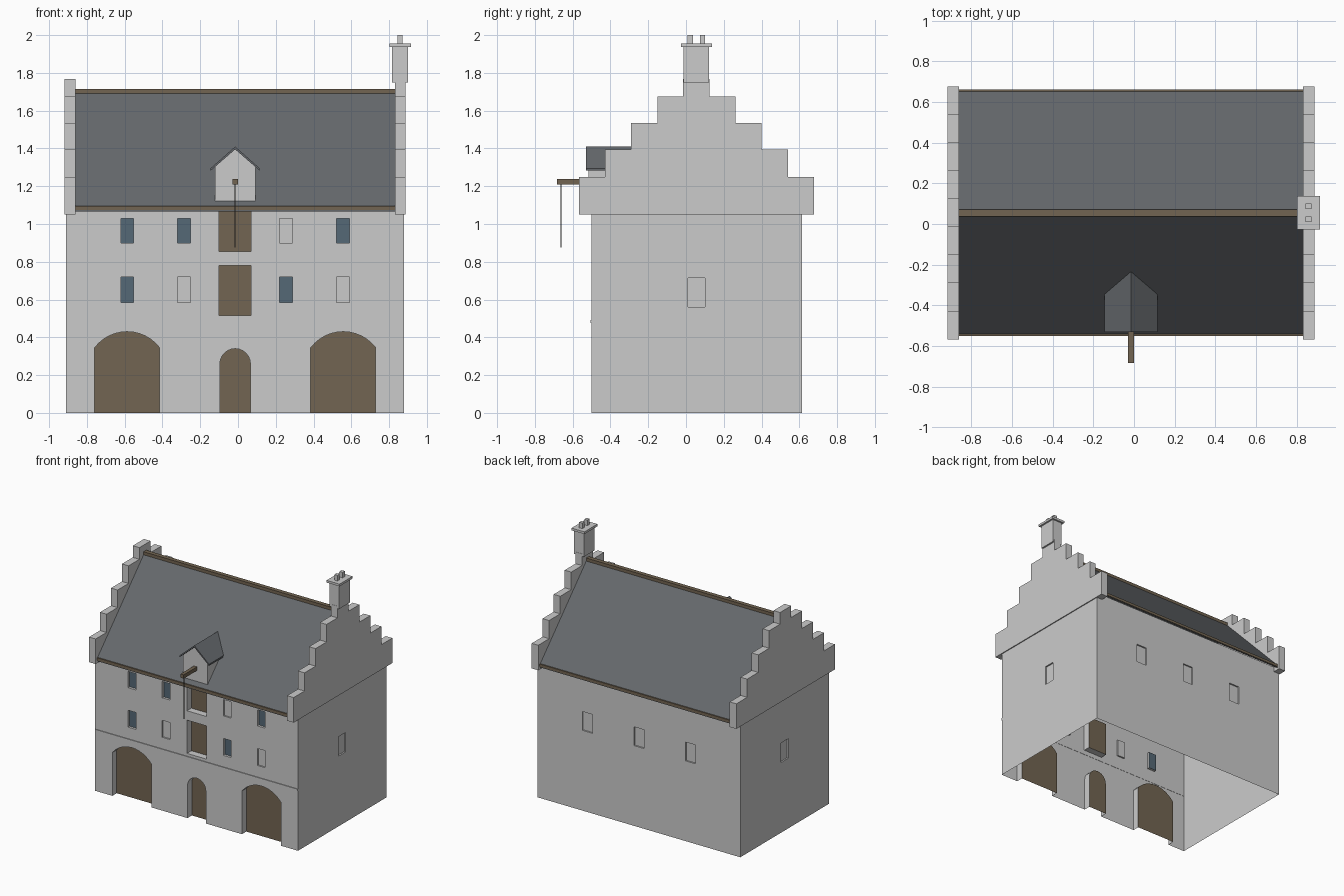
import bpy, bmesh, math
from mathutils import Vector

if "Cube" in bpy.data.objects:
    bpy.data.objects.remove(bpy.data.objects["Cube"])

CX, CY = -0.015, 0.055          # centre of the house plan


def material(name, rgb):
    m = bpy.data.materials.new(name)
    m.diffuse_color = (*rgb, 1)
    m.use_nodes = True
    m.node_tree.nodes["Principled BSDF"].inputs["Base Color"].default_value = m.diffuse_color
    return m


SLATE = material("slate", (0.13, 0.14, 0.15))
WOOD = material("wood", (0.17, 0.13, 0.085))
GLASS = material("glass", (0.09, 0.14, 0.18))
ROPE = material("rope", (0.12, 0.11, 0.10))


def add_prism(bm, pts, axis, a, b):
    """Extrude a closed profile from a to b; profile is (y,z), (x,z) or (x,y)."""
    def place(p, t):
        return {'X': (t, p[0], p[1]), 'Y': (p[0], t, p[1]), 'Z': (p[0], p[1], t)}[axis]
    lo = [bm.verts.new(place(p, a)) for p in pts]
    hi = [bm.verts.new(place(p, b)) for p in pts]
    bm.faces.new(lo)
    bm.faces.new(hi)
    for i in range(len(pts)):
        j = (i + 1) % len(pts)
        bm.faces.new((lo[i], lo[j], hi[j], hi[i]))


def finish(bm, name, mat=None):
    bmesh.ops.recalc_face_normals(bm, faces=bm.faces)
    me = bpy.data.meshes.new(name)
    bm.to_mesh(me)
    bm.free()
    ob = bpy.data.objects.new(name, me)
    bpy.context.collection.objects.link(ob)
    if mat:
        me.materials.append(mat)
    return ob


def rect(a0, b0, a1, b1):
    return [(a0, b0), (a1, b0), (a1, b1), (a0, b1)]


def prism(name, pts, axis, a, b, mat=None):
    bm = bmesh.new()
    add_prism(bm, pts, axis, a, b)
    return finish(bm, name, mat)


def box(name, x0, x1, y0, y1, z0, z1, mat=None):
    return prism(name, rect(x0, y0, x1, y1), 'Z', z0, z1, mat)


def arch(cx, half, spring, top, n=12):
    """Door outline with a circular-segment head."""
    rise = top - spring
    r = (half * half + rise * rise) / (2 * rise)
    ang = math.asin(min(1, half / r))
    head = [(cx + r * math.sin(ang - 2 * ang * i / n),
             top - r + r * math.cos(ang - 2 * ang * i / n)) for i in range(n + 1)]
    return [(cx - half, -0.1), (cx + half, -0.1)] + head


# Walls: a box with pockets cut for doors and windows
X0, X1, Y0, Y1, TOP = -0.91, 0.88, -0.50, 0.615, 1.09
DOOR, PANE, BLIND = 0.055, 0.02, 0.012
walls = box("walls", X0, X1, Y0, Y1, 0, TOP)
bm = bmesh.new()
for outline in (arch(CX - 0.572, 0.172, 0.345, 0.43), arch(CX + 0.572, 0.172, 0.345, 0.43),
                arch(CX, 0.081, 0.26, 0.34), rect(-0.1, 0.515, 0.07, 0.78),
                rect(-0.1, 0.855, 0.07, 1.2)):
    add_prism(bm, outline, 'Y', Y0 - 0.1, Y0 + DOOR)
for z0, z1, glazed in ((0.90, 1.03, (1, 1, 0, 1)), (0.585, 0.72, (1, 0, 1, 0))):
    for dx, g in zip((-0.571, -0.27, 0.27, 0.571), glazed):
        add_prism(bm, rect(CX + dx - 0.034, z0, CX + dx + 0.034, z1), 'Y',
                  Y0 - 0.1, Y0 + (PANE if g else BLIND))
for dx in (-0.455, 0, 0.455):
    add_prism(bm, rect(CX + dx - 0.045, 0.64, CX + dx + 0.045, 0.79), 'Y', Y1 - BLIND, Y1 + 0.1)
for a, b in ((X0 - 0.1, X0 + BLIND), (X1 - BLIND, X1 + 0.1)):
    add_prism(bm, rect(CY - 0.045, 0.56, CY + 0.045, 0.715), 'X', a, b)
cutter = finish(bm, "opening_cutter")
cutter.hide_render = True
mod = walls.modifiers.new("openings", 'BOOLEAN')
mod.operation, mod.solver, mod.object = 'DIFFERENCE', 'EXACT', cutter
bpy.context.view_layer.objects.active = walls
bpy.ops.object.modifier_apply(modifier=mod.name)
bpy.data.objects.remove(cutter)

# Open the shell top and bottom, colour the pocket backs
for m in (None, WOOD, GLASS):
    walls.data.materials.append(m)
bm = bmesh.new()
bm.from_mesh(walls.data)
bm.normal_update()
drop = []
for f in bm.faces:
    c = f.calc_center_median()
    f.material_index = 0
    if abs(f.normal.z) > 0.9 and (c.z < 0.001 or c.z > TOP - 0.001):
        drop.append(f)
    elif f.normal.y < -0.9:
        depth = c.y - Y0
        f.material_index = 1 if abs(depth - DOOR) < 0.003 else 2 if abs(depth - PANE) < 0.003 else 0
bmesh.ops.delete(bm, geom=drop, context='FACES')
bm.to_mesh(walls.data)
bm.free()

box("string_course", X0, X1, Y0 - 0.006, Y0 + 0.002, 0.477, 0.493)

# Crow-stepped gables
half = [(0.622, 1.25), (0.485, 1.395), (0.345, 1.535), (0.207, 1.675), (0.07, 1.768)]
right = [(CY + 0.622, 1.05)]
for i, (w, z) in enumerate(half):
    right.append((CY + w, z))
    if i < 4:
        right.append((CY + half[i + 1][0], z))
steps = right + [(2 * CY - y, z) for y, z in reversed(right)]
prism("left_stepped_gable", steps, 'X', -0.918, -0.86)
prism("right_stepped_gable", steps, 'X', 0.83, 0.888)

# Main roof with eaves boards and ridge
EAVE, RIDGE, RUN, T = 1.09, 1.708, 0.6, 0.025
prism("roof", [(CY - RUN, EAVE), (CY, RIDGE), (CY + RUN, EAVE), (CY + RUN, EAVE - T),
               (CY, RIDGE - T), (CY - RUN, EAVE - T)], 'X', -0.865, 0.835, SLATE)
for name, s in (("front_eaves_board", -1), ("back_eaves_board", 1)):
    ys = sorted((CY + s * (RUN - 0.012), CY + s * (RUN + 0.005)))
    box(name, -0.86, 0.83, *ys, 1.073, 1.094, WOOD)
box("ridge_board", -0.86, 0.83, CY - 0.017, CY + 0.017, 1.69, 1.715, WOOD)


# Hoist dormer, trimmed where it sinks into the roof slope
def dormer_part(name, pts, y0, y1, mat=None):
    bm = bmesh.new()
    add_prism(bm, pts, 'Y', y0, y1)
    bmesh.ops.bisect_plane(bm, geom=bm.verts[:] + bm.edges[:] + bm.faces[:],
                           plane_co=Vector((0, CY, RIDGE - 0.015)),
                           plane_no=Vector((0, EAVE - RIDGE, RUN)), clear_inner=True)
    finish(bm, name, mat)


dormer_part("dormer_wall", [(CX - 0.108, 1.12), (CX + 0.108, 1.12), (CX + 0.108, 1.302),
                            (CX, 1.396), (CX - 0.108, 1.302)], -0.515, -0.2)
dormer_part("dormer_roof", [(CX - 0.13, 1.295), (CX, 1.41), (CX + 0.13, 1.295),
                            (CX + 0.13, 1.282), (CX, 1.395), (CX - 0.13, 1.282)],
            -0.53, -0.15, SLATE)

# Hoist beam and rope
box("hoist_beam", CX - 0.014, CX + 0.014, -0.683, -0.48, 1.208, 1.238, WOOD)
box("hoist_rope", CX - 0.003, CX + 0.003, -0.664, -0.658, 0.875, 1.21, ROPE)

# Chimney on the right gable
KX = 0.858
box("chimney_stack", KX - 0.043, KX + 0.043, CY - 0.068, CY + 0.068, 1.748, 1.94)
box("chimney_cap", KX - 0.057, KX + 0.057, CY - 0.082, CY + 0.082, 1.938, 1.956)
for name, dy in (("front_chimney_pot", -0.032), ("back_chimney_pot", 0.032)):
    box(name, KX - 0.014, KX + 0.014, CY + dy - 0.014, CY + dy + 0.014, 1.956, 2.0)
